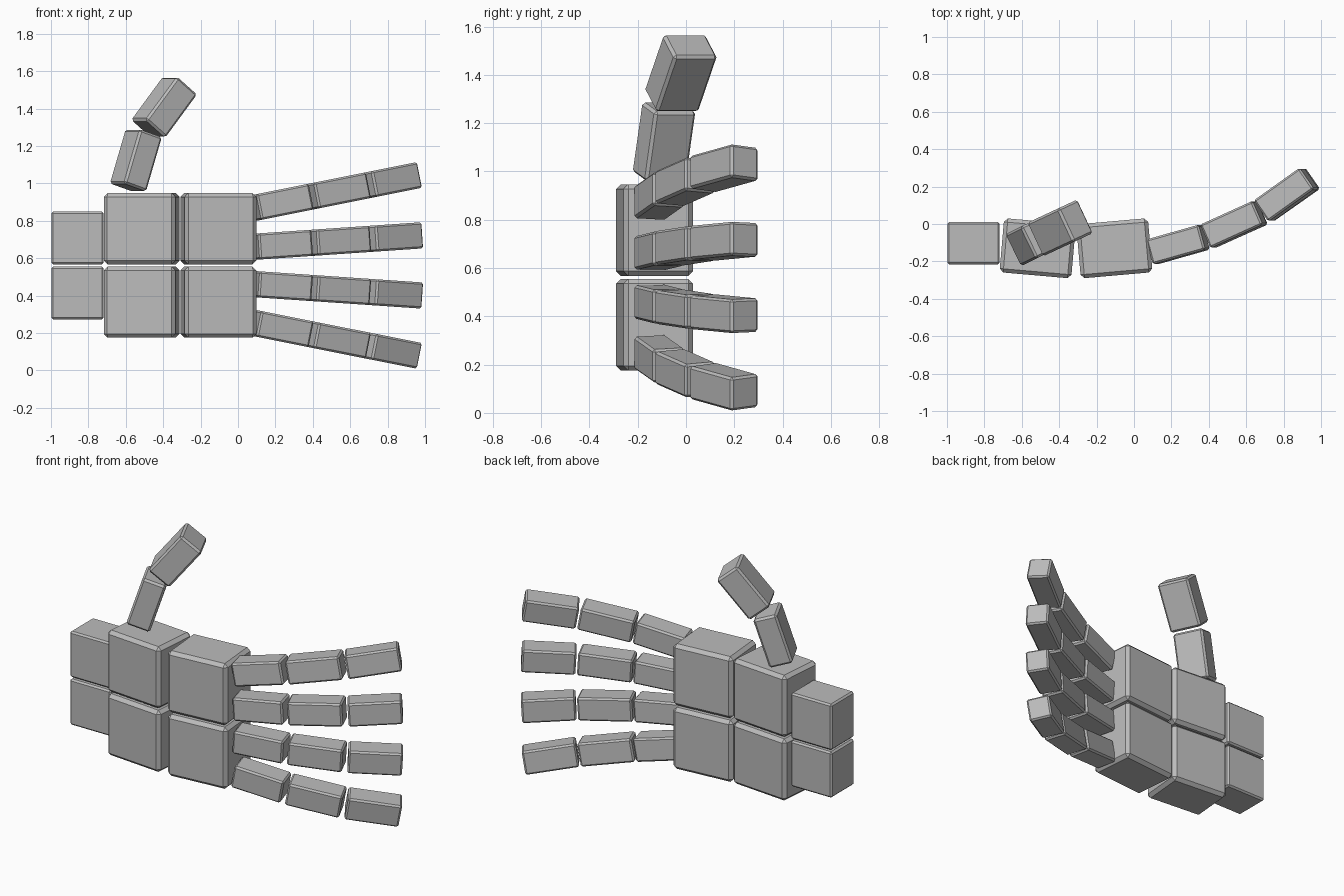
import bpy
from math import radians
from mathutils import Matrix, Vector

if "Cube" in bpy.data.objects:
    bpy.data.objects.remove(bpy.data.objects["Cube"])

grey = bpy.data.materials.new("stone_grey")
grey.diffuse_color = (0.5, 0.5, 0.5, 1)
grey.use_nodes = True
grey.node_tree.nodes["Principled BSDF"].inputs["Base Color"].default_value = grey.diffuse_color

MID_Z = 0.561  # the hand is symmetric about this height, apart from the thumb


def block(name, size, matrix, bevel):
    """Chamfered box placed by a matrix."""
    bpy.ops.mesh.primitive_cube_add(size=1)
    ob = bpy.context.object
    ob.name = name
    ob.data.transform(Matrix.Diagonal((*size, 1)))
    ob.matrix_world = matrix
    ob.data.materials.append(grey)
    mod = ob.modifiers.new("chamfer", 'BEVEL')
    mod.width = bevel
    mod.segments = 1
    return ob


def place(loc, yaw=0, tilt=0):
    return (Matrix.Translation(Vector(loc))
            @ Matrix.Rotation(radians(yaw), 4, 'Z')
            @ Matrix.Rotation(radians(tilt), 4, 'Y'))


for side, label in ((1, "upper"), (-1, "lower")):
    # Wrist and two rows of palm blocks
    block(f"wrist_{label}", (0.28, 0.225, 0.283),
          place((-0.858, -0.103, MID_Z + side * 0.147)), 0.01)
    block(f"palm_inner_{label}", (0.385, 0.29, 0.38),
          place((-0.515, -0.13, MID_Z + side * 0.196), -5), 0.02)
    block(f"palm_outer_{label}", (0.385, 0.29, 0.38),
          place((-0.105, -0.13, MID_Z + side * 0.196), 5), 0.02)

    # Fingers: three curling segments, splayed from the palm edge
    for finger, offset, splay in (("outside", 0.308, 11.3), ("middle", 0.1, 3.9)):
        base = place((0.09, 0, MID_Z + side * offset), 0, -side * splay)
        for i, (x, y, curl, length) in enumerate((
                (0.148, -0.11, 15.5, 0.297),
                (0.452, -0.003, 24, 0.312),
                (0.738, 0.157, 35, 0.305))):
            block(f"finger_{label}_{finger}_{i + 1}", (length, 0.138, 0.14),
                  base @ place((x, y, 0), curl), 0.01)

# Thumb
block("thumb_base", (0.14, 0.19, 0.305), place((-0.546, -0.091, 1.123), 26, 18), 0.012)
block("thumb_tip", (0.152, 0.198, 0.298), place((-0.395, -0.021, 1.407), 25, 39), 0.012)
